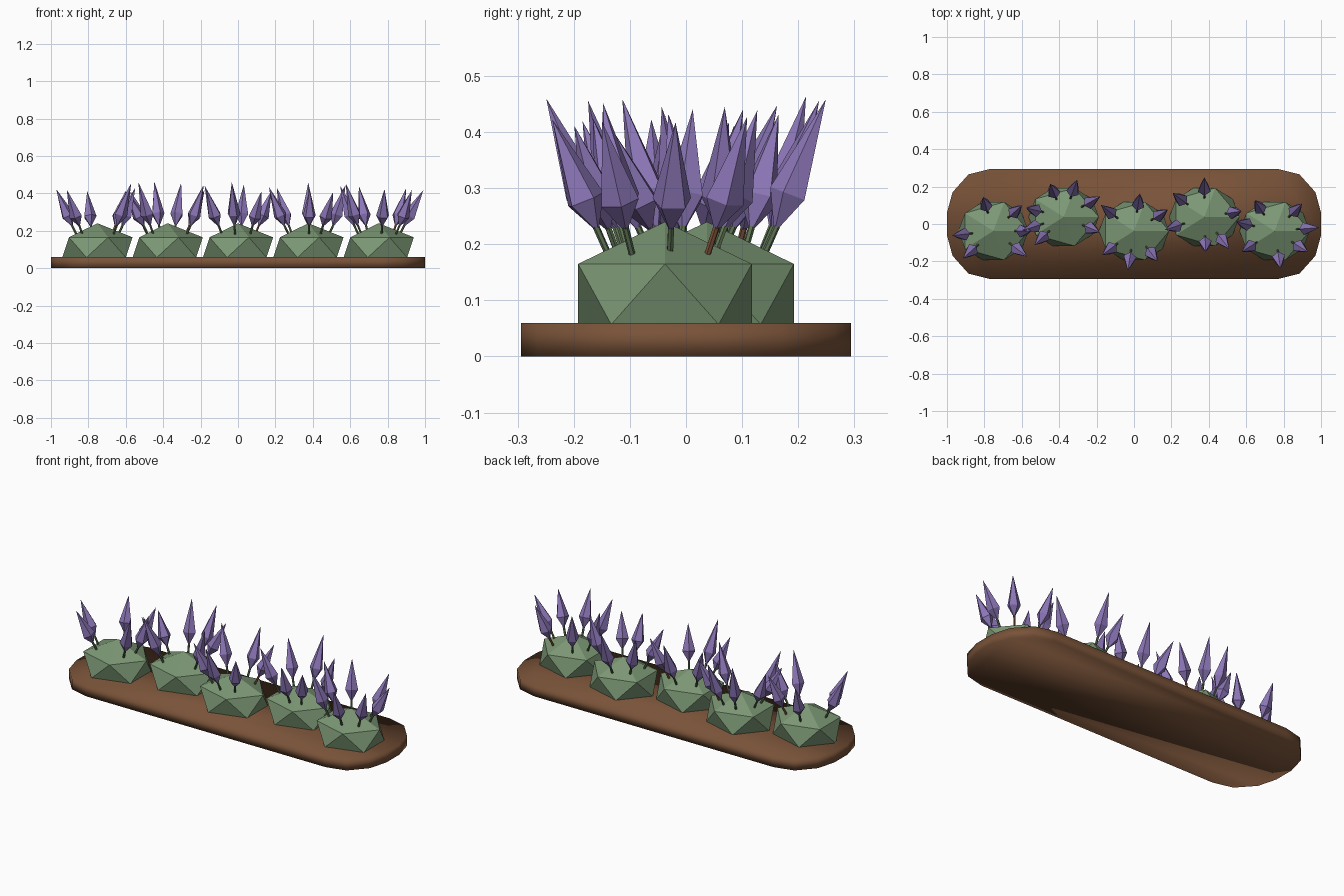
import bpy, bmesh, random
from math import radians, cos, sin
from mathutils import Matrix, Vector

random.seed(4)
cube = bpy.data.objects.get("Cube")
if cube:
    bpy.data.objects.remove(cube, do_unlink=True)


def material(name, colour):
    m = bpy.data.materials.new(name)
    m.use_nodes = True
    m.diffuse_color = (*colour, 1)
    m.node_tree.nodes["Principled BSDF"].inputs["Base Color"].default_value = (*colour, 1)
    return m


soil = material("soil_brown", (0.19, 0.085, 0.04))
leaf = material("leaf_green", (0.20, 0.31, 0.175))
stem_green = material("stem_green", (0.11, 0.17, 0.085))
twig = material("twig_brown", (0.23, 0.09, 0.04))
purple = material("petal_purple", (0.26, 0.18, 0.47))


def add_object(name, bm, *mats):
    bmesh.ops.recalc_face_normals(bm, faces=bm.faces)
    mesh = bpy.data.meshes.new(name)
    bm.to_mesh(mesh)
    bm.free()
    for m in mats:
        mesh.materials.append(m)
    obj = bpy.data.objects.new(name, mesh)
    bpy.context.collection.objects.link(obj)
    return obj


def cone(bm, start, end, r1, r2, sides, caps=False, slot=0):
    """Add a tapered prism running from start to end."""
    axis = end - start
    turn = axis.to_track_quat('Z', 'Y').to_matrix().to_4x4()
    made = bmesh.ops.create_cone(
        bm, cap_ends=caps, segments=sides, radius1=r1, radius2=r2,
        depth=axis.length, matrix=Matrix.Translation((start + end) / 2) @ turn)
    for f in {f for v in made["verts"] for f in v.link_faces}:
        f.material_index = slot


# Soil bed: a smooth slab with rounded ends
quarter = [(1.0, 0.06), (0.97, 0.17), (0.885, 0.265), (0.77, 0.294)]
half = quarter + [(-x, y) for x, y in reversed(quarter)]
outline = half + [(-x, -y) for x, y in half]
bm = bmesh.new()
base = bm.faces.new([bm.verts.new((x, y, 0)) for x, y in outline])
top = bmesh.ops.extrude_face_region(bm, geom=[base], use_keep_orig=True)["geom"]
bmesh.ops.translate(bm, vec=(0, 0, 0.06),
                    verts=[g for g in top if isinstance(g, bmesh.types.BMVert)])
bed = add_object("soil_bed", bm, soil)
for p in bed.data.polygons:
    p.use_smooth = True


def make_bush(number, centre):
    # Faceted dome, flattened where it meets the soil
    bm = bmesh.new()
    bmesh.ops.create_icosphere(bm, subdivisions=1, radius=1)
    for v in bm.verts:
        v.co = centre + Vector((v.co.x * 0.21, v.co.y * 0.182, max(0.104 + v.co.z * 0.136, 0.057)))
    add_object(f"bush_{number}", bm, leaf)


def make_flowers(number, centre, angles):
    stems, heads = bmesh.new(), bmesh.new()
    for angle in angles:
        a = radians(angle)
        out = Vector((cos(a), sin(a) * 0.9, 0))
        up = Vector((0, 0, 1))
        reach = random.uniform(0.20, 0.24)
        foot = centre + out * 0.10 + up * 0.155
        low = centre + out * 0.133 + up * 0.22
        tip = centre + out * reach + up * random.uniform(0.405, 0.468)
        wide = low.lerp(tip, 0.29)
        # Stem, brown on the twig at the back left of each bush
        cone(stems, foot, low.lerp(tip, 0.06), 0.006, 0.006, 6, True, int(30 < angle < 50))
        # Spindle-shaped flower head
        cone(heads, low, wide, 0, 0.036, 5)
        cone(heads, wide, tip, 0.036, 0, 5)
    bmesh.ops.remove_doubles(heads, verts=heads.verts, dist=0.0005)
    add_object(f"stems_{number}", stems, stem_green, twig)
    add_object(f"flower_heads_{number}", heads, purple)


# Five bushes in a staggered row, each ringed by flowers
rings = [
    (105, 45, 0, -40, -135, 187),
    (165, 110, 72, 32, -25, -133, 200),
    (82, 35, -55, -98, -140, 139),
    (90, 140, 200, -88, -55, 10),
    (120, 48, 5, -35, -82, -145, 165),
]
for i, angles in enumerate(rings):
    centre = Vector(((i - 2) * 0.376, 0.0375 if i % 2 else -0.0375, 0))
    make_bush(i + 1, centre)
    make_flowers(i + 1, centre, angles)
